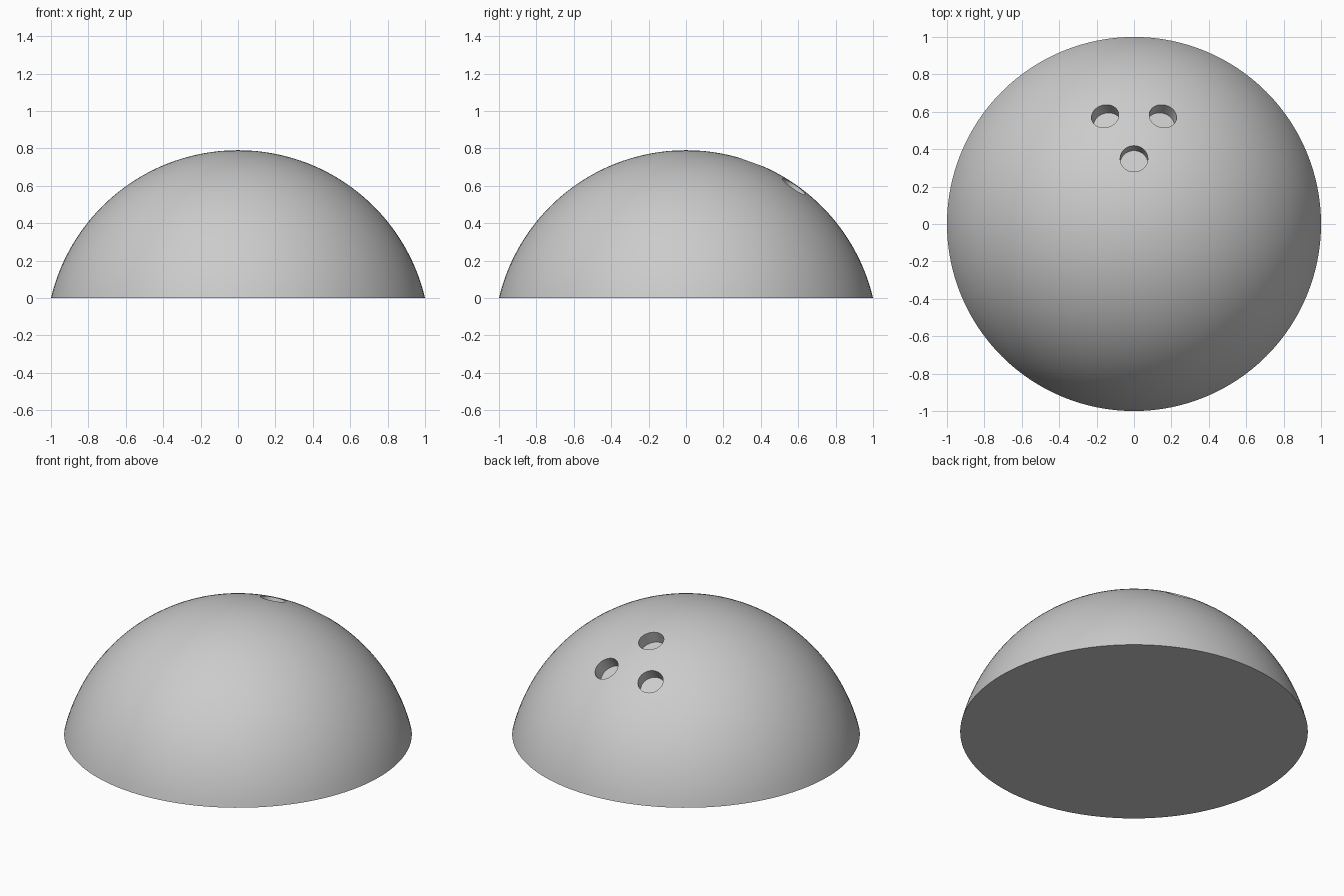
import bpy, bmesh, math
from mathutils import Vector

if "Cube" in bpy.data.objects:
    bpy.data.objects.remove(bpy.data.objects["Cube"])

HEIGHT = 0.79
R = (1 + HEIGHT ** 2) / (2 * HEIGHT)      # sphere radius for a cap of base radius 1
CENTRE = Vector((0, 0, HEIGHT - R))
HOLE_R, HOLE_DEPTH = 0.074, 0.08

grey = bpy.data.materials.new("grey")
grey.diffuse_color = (0.6, 0.6, 0.6, 1)
grey.use_nodes = True
grey.node_tree.nodes["Principled BSDF"].inputs["Base Color"].default_value = grey.diffuse_color


def new_object(name, bm):
    mesh = bpy.data.meshes.new(name)
    bm.to_mesh(mesh)
    bm.free()
    mesh.materials.append(grey)
    obj = bpy.data.objects.new(name, mesh)
    bpy.context.collection.objects.link(obj)
    return obj


# Dome: an arc revolved about z, with a flat closed base
bm = bmesh.new()
rim_angle = math.acos(-CENTRE.z / R)
steps, sides = 40, 128
arc = [(R * math.sin(rim_angle * i / steps), CENTRE.z + R * math.cos(rim_angle * i / steps))
       for i in range(steps + 1)]
verts = [bm.verts.new((x, 0, z)) for x, z in arc]
edges = [bm.edges.new(pair) for pair in zip(verts, verts[1:])]
bmesh.ops.spin(bm, geom=verts + edges, cent=(0, 0, 0), axis=(0, 0, 1),
               angle=math.tau, steps=sides, use_merge=False)
bmesh.ops.remove_doubles(bm, verts=bm.verts, dist=1e-4)
bmesh.ops.holes_fill(bm, edges=[e for e in bm.edges if e.is_boundary], sides=0)
bmesh.ops.recalc_face_normals(bm, faces=bm.faces)
dome = new_object("dome", bm)

# Finger holes: flat-bottomed cylinders pointing at the sphere centre
for i, (x, y) in enumerate([(0, 0.35), (-0.155, 0.578), (0.155, 0.578)]):
    mouth = Vector((x, y, CENTRE.z + math.sqrt(R * R - x * x - y * y)))
    direction = (mouth - CENTRE).normalized()
    bm = bmesh.new()
    bmesh.ops.create_cone(bm, cap_ends=True, segments=48, radius1=HOLE_R,
                          radius2=HOLE_R, depth=2 * HOLE_DEPTH)
    cutter = new_object(f"hole_cutter_{i + 1}", bm)
    cutter.location = mouth
    cutter.rotation_euler = direction.to_track_quat('Z', 'Y').to_euler()
    cutter.hide_render = True
    cutter.hide_set(True)
    cut = dome.modifiers.new(f"finger_hole_{i + 1}", 'BOOLEAN')
    cut.operation = 'DIFFERENCE'
    cut.solver = 'EXACT'
    cut.object = cutter

# Apply the cuts, then smooth the dome while keeping the rims crisp
bpy.context.view_layer.objects.active = dome
dome.select_set(True)
for name in [m.name for m in dome.modifiers]:
    bpy.ops.object.modifier_apply(modifier=name)
for obj in [o for o in bpy.data.objects if o is not dome]:
    bpy.data.objects.remove(obj)
bpy.ops.object.shade_smooth_by_angle(angle=math.radians(30))
